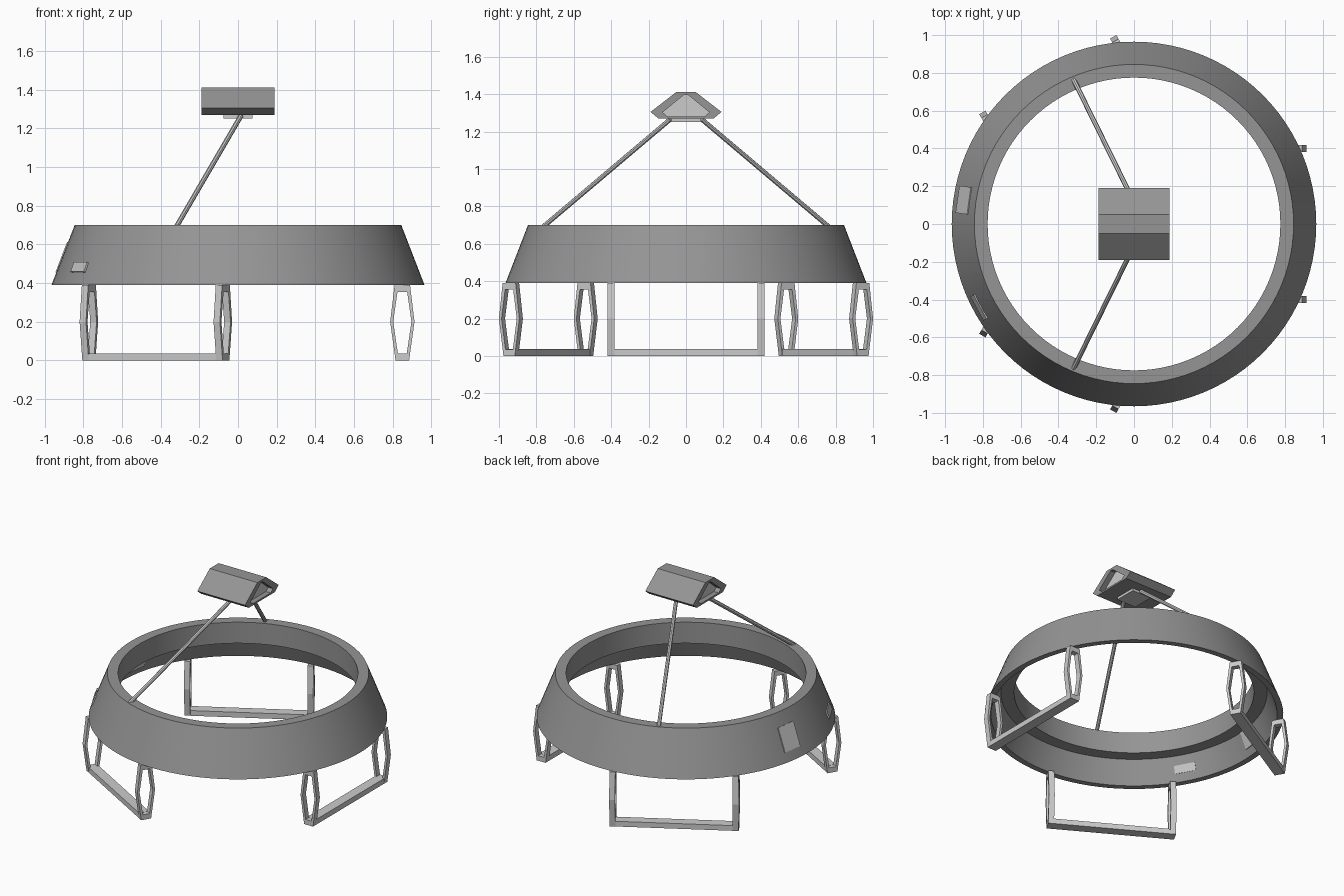
import bpy, bmesh
from math import radians, cos, sin, atan2
from mathutils import Vector, Matrix

if "Cube" in bpy.data.objects:
    bpy.data.objects.remove(bpy.data.objects["Cube"])


def grey(name, v):
    m = bpy.data.materials.new(name)
    m.diffuse_color = (v, v, v, 1)
    m.use_nodes = True
    m.node_tree.nodes["Principled BSDF"].inputs["Base Color"].default_value = m.diffuse_color
    return m


DARK = grey("dark_grey", 0.3)


def make(name, bm, matrix=None, mat=None):
    bmesh.ops.recalc_face_normals(bm, faces=bm.faces)
    me = bpy.data.meshes.new(name)
    bm.to_mesh(me)
    bm.free()
    ob = bpy.data.objects.new(name, me)
    bpy.context.collection.objects.link(ob)
    if matrix:
        ob.matrix_world = matrix
    if mat:
        me.materials.append(mat)
    return ob


def prism(bm, outer, place, a, b, inner=None):
    """Extrude a profile from a to b; an inner loop of equal length makes it hollow."""
    n = len(outer)

    def loop(pts, t):
        return [bm.verts.new(place(u, v, t)) for u, v in pts]

    def bridge(p, q):
        for i in range(n):
            j = (i + 1) % n
            bm.faces.new((p[i], p[j], q[j], q[i]))

    oa, ob = loop(outer, a), loop(outer, b)
    bridge(oa, ob)
    if inner:
        ia, ib = loop(inner, a), loop(inner, b)
        bridge(ia, ib)
        bridge(oa, ia)
        bridge(ob, ib)
    else:
        bm.faces.new(oa)
        bm.faces.new(ob)


def box(bm, size, matrix):
    bmesh.ops.create_cube(bm, size=1, matrix=matrix @ Matrix.Diagonal((*size, 1)))


# Stepped conical ring, closed profile revolved around z
profile = [(0.845, 0.70), (0.965, 0.39), (0.925, 0.39), (0.86, 0.55), (0.775, 0.55), (0.775, 0.70)]
bm = bmesh.new()
SEG = 96
rings = [[bm.verts.new((r * cos(radians(360 * i / SEG)), r * sin(radians(360 * i / SEG)), z))
          for r, z in profile] for i in range(SEG)]
for i in range(SEG):
    p, q = rings[i], rings[(i + 1) % SEG]
    for k in range(len(profile)):
        m = (k + 1) % len(profile)
        bm.faces.new((p[k], p[m], q[m], q[k]))
ring = make("ring_body", bm, mat=DARK)
bpy.context.view_layer.objects.active = ring
ring.select_set(True)
bpy.ops.object.shade_smooth_by_angle(angle=radians(20))
ring.select_set(False)

# Three skids: two hexagonal frames joined by a floor bar
hex_out = [(0.815, 0), (0.885, 0), (0.913, 0.2), (0.89, 0.39), (0.81, 0.39), (0.787, 0.2)]
hex_in = [(0.827, 0.036), (0.873, 0.036), (0.897, 0.2), (0.875, 0.355), (0.825, 0.355), (0.803, 0.2)]
for k in range(3):
    turn = Matrix.Rotation(radians(120 * k), 4, 'Z')
    bm = bmesh.new()
    for y in (-0.4, 0.4):
        prism(bm, hex_out, lambda u, v, t: (u, t, v), y - 0.019, y + 0.019, hex_in)
    make(f"skid_frames_{k + 1}", bm, turn)
    bm = bmesh.new()
    box(bm, (0.07, 0.77, 0.037), Matrix.Translation((0.85, 0, 0.0185)))
    make(f"skid_bar_{k + 1}", bm, turn)

# Two light panels set through the ring wall
lean = atan2(0.12, 0.31)
for name, deg, r, z, h in (("large_panel", 172, 0.89, 0.525, 0.17), ("small_panel", 208.3, 0.912, 0.475, 0.053)):
    bm = bmesh.new()
    box(bm, (0.05, 0.145, h), Matrix.Identity(4))
    make(name, bm, Matrix.Rotation(radians(deg), 4, 'Z') @ Matrix.Translation((r, 0, z))
         @ Matrix.Rotation(-lean, 4, 'Y'))

# Struts from the ring rim to the head
for side, s in (("right", 1), ("left", -1)):
    a, b = Vector((-0.32, 0.765 * s, 0.69)), Vector((0.015, 0.085 * s, 1.265))
    d = b - a
    bm = bmesh.new()
    bmesh.ops.create_cone(bm, cap_ends=True, segments=8, radius1=0.013, radius2=0.013, depth=d.length)
    make(f"strut_{side}", bm, Matrix.Translation((a + b) / 2) @ d.to_track_quat('Z', 'Y').to_matrix().to_4x4())

# Head: hollow shell with recessed end panels and a mounting plate below
shell = [(-0.147, 1.27), (0.147, 1.27), (0.19, 1.305), (0.05, 1.413), (-0.05, 1.413), (-0.19, 1.305)]
core = [(-0.10, 1.282), (0.10, 1.282), (0.125, 1.303), (0.01, 1.397), (-0.01, 1.397), (-0.125, 1.303)]
bm = bmesh.new()
prism(bm, shell, lambda u, v, t: (t, u, v), -0.188, 0.188, core)
make("head_shell", bm, mat=DARK)
bm = bmesh.new()
prism(bm, core, lambda u, v, t: (t, u, v), -0.15, 0.15)
make("head_end_panels", bm)
bm = bmesh.new()
box(bm, (0.15, 0.155, 0.02), Matrix.Translation((0, 0, 1.262)))
make("head_mount_plate", bm)
